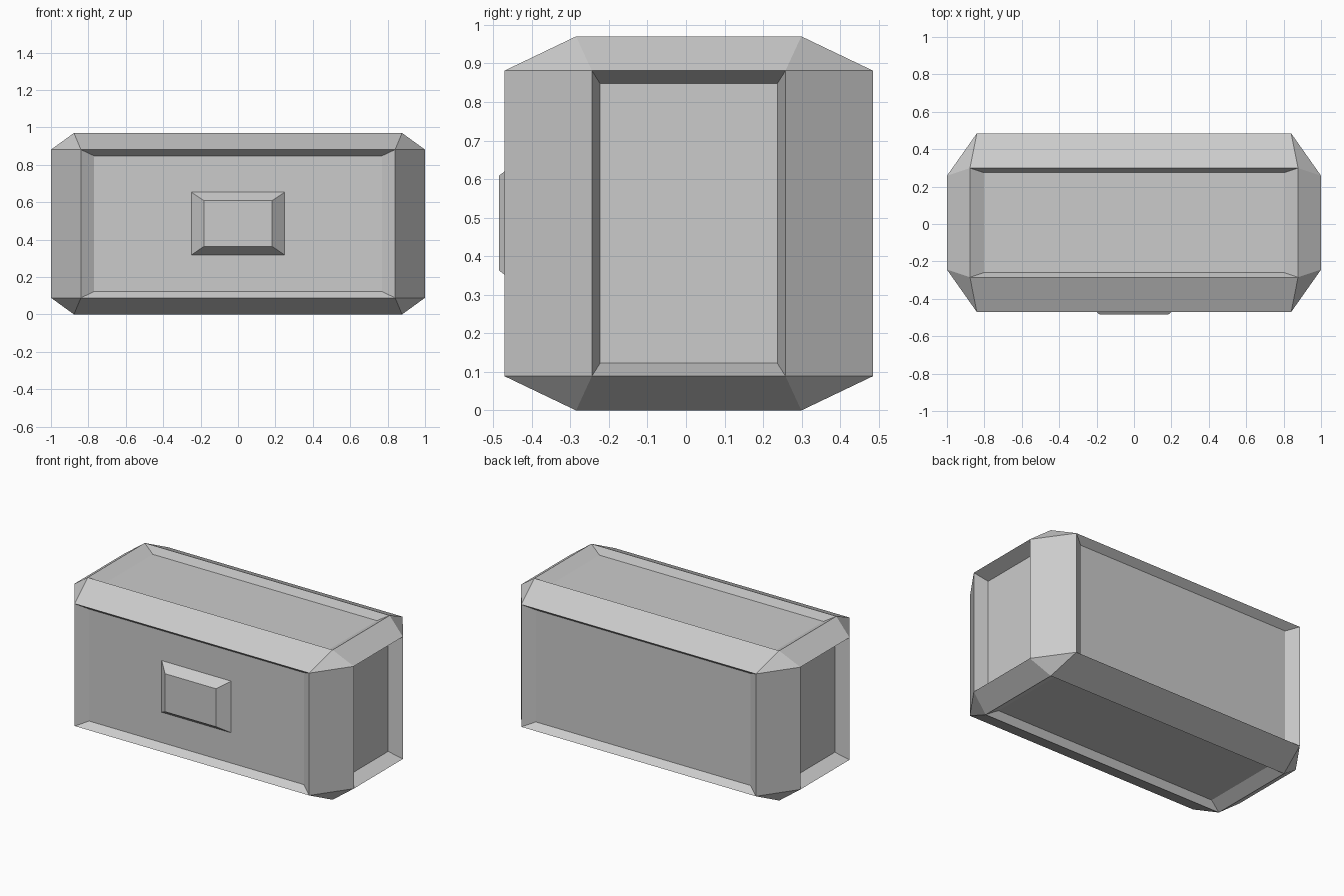
import bpy, bmesh
from mathutils import Vector

if "Cube" in bpy.data.objects:
    bpy.data.objects.remove(bpy.data.objects["Cube"])


def finish(bm, name):
    bmesh.ops.recalc_face_normals(bm, faces=bm.faces[:])
    me = bpy.data.meshes.new(name)
    bm.to_mesh(me)
    bm.free()
    ob = bpy.data.objects.new(name, me)
    bpy.context.collection.objects.link(ob)
    return ob


def hull(points):
    """Convex solid around points, with flat regions merged into single faces."""
    bm = bmesh.new()
    verts = [bm.verts.new(p) for p in points]
    bmesh.ops.convex_hull(bm, input=verts)
    bmesh.ops.dissolve_limit(bm, angle_limit=0.02, verts=bm.verts[:], edges=bm.edges[:])
    bmesh.ops.recalc_face_normals(bm, faces=bm.faces[:])
    return bm


# Crate body: six rectangles joined by chamfers and corner triangles
centre = Vector((0, 0.007, 0.485))
rects = [(1.0, 0.251, 0.396), (0.84, 0.478, 0.396), (0.877, 0.292, 0.485)]
signs = (-1, 1)
points = [centre + Vector((sx * x, sy * y, sz * z))
          for x, y, z in rects for sx in signs for sy in signs for sz in signs]
bm = hull(points)

# Recessed panel with sloping rim on each of the six main faces
depth = (0.09, 0.046, 0.044)
for f in [f for f in bm.faces if max(abs(c) for c in f.normal) > 0.999]:
    n, c = f.normal.copy(), f.calc_center_median()
    axis = max(range(3), key=lambda i: abs(n[i]))
    bmesh.ops.inset_individual(bm, faces=[f], thickness=0.0)
    for v in f.verts:
        v.co = c + (v.co - c) * 0.915 - n * depth[axis]
finish(bm, "crate_body")

# Raised bevelled plate on the front panel
plate = [Vector((sx * hx, y, 0.486 + sz * hz))
         for hx, y, hz in ((0.25, -0.424, 0.168), (0.183, -0.485, 0.123))
         for sx in signs for sz in signs]
finish(hull(plate), "front_plate")
